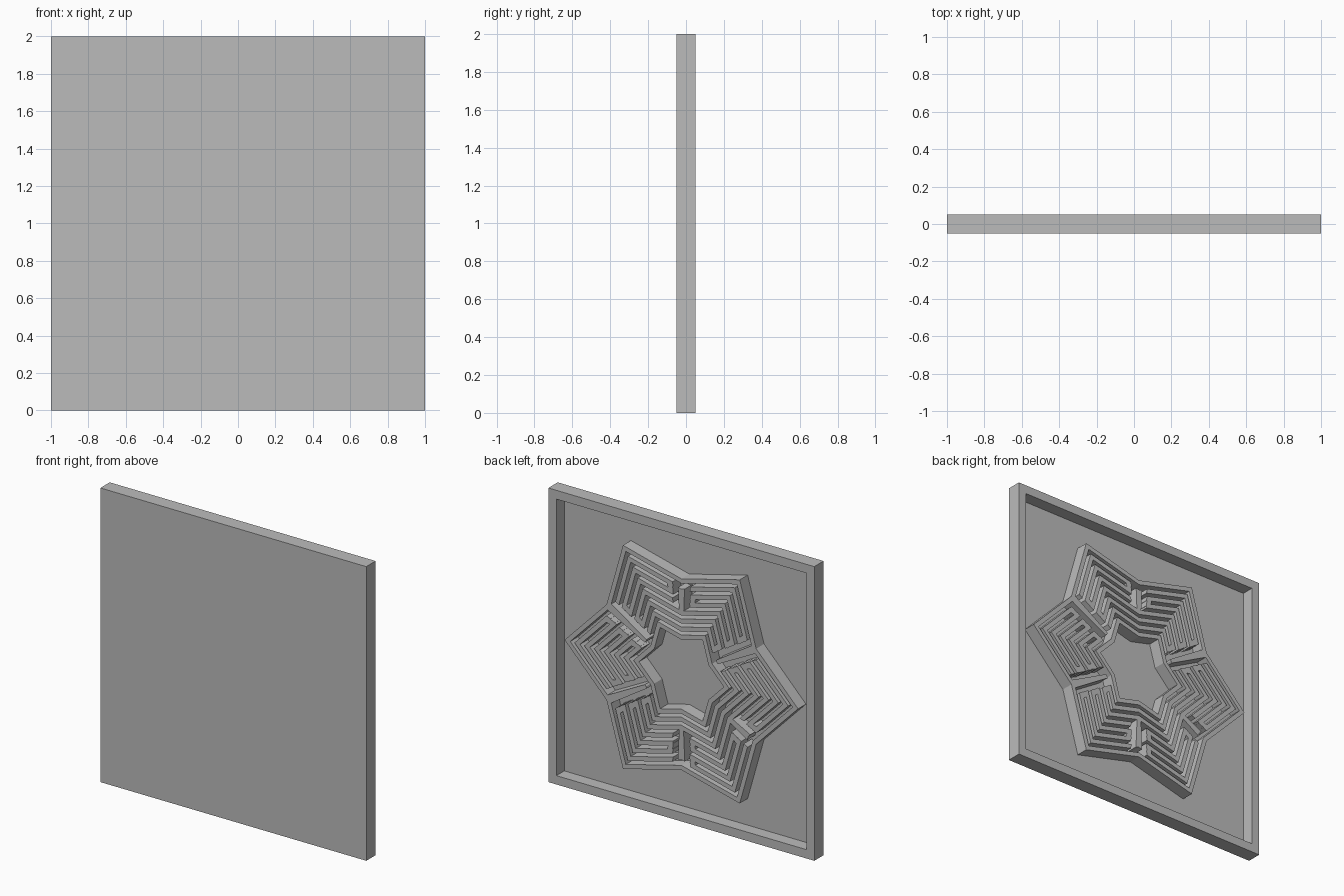
import bpy, bmesh, math

cube = bpy.data.objects.get("Cube")
if cube:
    bpy.data.objects.remove(cube, do_unlink=True)

grey = bpy.data.materials.new("plain_grey")
grey.use_nodes = True
grey.diffuse_color = (0.5, 0.5, 0.5, 1)
grey.node_tree.nodes["Principled BSDF"].inputs["Base Color"].default_value = (0.5, 0.5, 0.5, 1)

BACK, FLOOR, FRONT = 0.05, -0.035, -0.05
TIP_IN, TIP_OUT, RINGS = 0.34, 0.857, 8
PITCH = (TIP_OUT - TIP_IN) / (RINGS - 1)
HALF = 0.021            # half wall thickness along a tip ray
VALLEY = 0.74           # valley radius relative to the tip radius


def finish(bm, name):
    bmesh.ops.recalc_face_normals(bm, faces=bm.faces)
    mesh = bpy.data.meshes.new(name)
    bm.to_mesh(mesh)
    bm.free()
    mesh.materials.append(grey)
    obj = bpy.data.objects.new(name, mesh)
    bpy.context.collection.objects.link(obj)
    return obj


def bridge(bm, a, b):
    n = len(a)
    for i in range(n):
        bm.faces.new((a[i], a[(i + 1) % n], b[(i + 1) % n], b[i]))


def star_point(r, deg):
    """Point on a six-pointed star outline whose tips have radius r."""
    k = math.floor(deg / 30)
    f = deg / 30 - k
    ends = []
    for j in (k, k + 1):
        rad = r if j % 2 == 0 else r * VALLEY
        ang = math.radians(30 * j)
        ends.append((rad * math.cos(ang), rad * math.sin(ang)))
    (x0, z0), (x1, z1) = ends
    return x0 + (x1 - x0) * f, 1 + z0 + (z1 - z0) * f


def wall(bm, r0, r1, a0, a1):
    """Upright wall between two star radii and two angles."""
    closed = a1 - a0 >= 360
    angles = [a0] + [30 * k for k in range(-12, 25) if a0 + 0.01 < 30 * k < a1 - 0.01]
    if not closed:
        angles.append(a1)
    sections = []
    for a in angles:
        corners = ((r0, FLOOR - 0.005), (r0, BACK), (r1, BACK), (r1, FLOOR - 0.005))
        ring = []
        for r, y in corners:
            x, z = star_point(r, a)
            ring.append(bm.verts.new((x, y, z)))
        sections.append(ring)
    for s, t in zip(sections, sections[1:]):
        bridge(bm, s, t)
    if closed:
        bridge(bm, sections[-1], sections[0])
    else:
        bm.faces.new(sections[0])
        bm.faces.new(sections[-1])


def radius(i):
    return TIP_IN + PITCH * i


def spread(width, r):
    """Angle covered by a width at a valley of the given ring."""
    return math.degrees(width / (r * VALLEY))


# Square tray, open at the back
bm = bmesh.new()
loops = []
for h, y in ((1, FRONT), (1, BACK), (0.94, BACK), (0.94, FLOOR)):
    loops.append([bm.verts.new((sx * h, y, 1 + sz * h))
                  for sx, sz in ((-1, -1), (1, -1), (1, 1), (-1, 1))])
for a, b in zip(loops, loops[1:]):
    bridge(bm, a, b)
bm.faces.new(loops[0])
bm.faces.new(loops[-1])
finish(bm, "square_tray")

# Valleys where the rings break: angle -> first broken ring
breaks = {30: 1, 90: 4, 150: 1, 210: 4, 270: 3, 330: 1}

# Complete inner and outer star walls
for name, i in (("inner_star_wall", 0), ("outer_star_wall", RINGS - 1)):
    bm = bmesh.new()
    wall(bm, radius(i) - HALF, radius(i) + HALF, 0, 360)
    finish(bm, name)

# Broken maze rings
GAP = 0.05
for i in range(1, RINGS - 1):
    r = radius(i)
    bm = bmesh.new()
    cuts = [a for a, first in breaks.items() if i >= first]
    for a, b in zip(cuts, cuts[1:] + [cuts[0] + 360]):
        g = spread(GAP, r)
        wall(bm, r - HALF, r + HALF, a + g, b - g)
    finish(bm, "maze_ring_%d" % i)

# End caps that join neighbouring rings, and dividers in the valleys
caps = bmesh.new()
dividers = bmesh.new()
for a, first in breaks.items():
    for i in range(first, RINGS - 2):
        mid = radius(i + 0.5)
        g, t = spread(GAP, mid), spread(0.03, mid)
        if i % 2:
            wall(caps, radius(i), radius(i + 1), a - g - t, a - g)
        else:
            wall(caps, radius(i), radius(i + 1), a + g, a + g + t)
    if first > 1:
        start, stop = radius(first - 1), radius(RINGS - 2)
    else:
        start, stop = radius(1), radius(RINGS - 1)
    t = spread(0.016, (start + stop) / 2)
    wall(dividers, start, stop, a - t, a + t)
finish(caps, "maze_end_caps")
finish(dividers, "valley_dividers")
